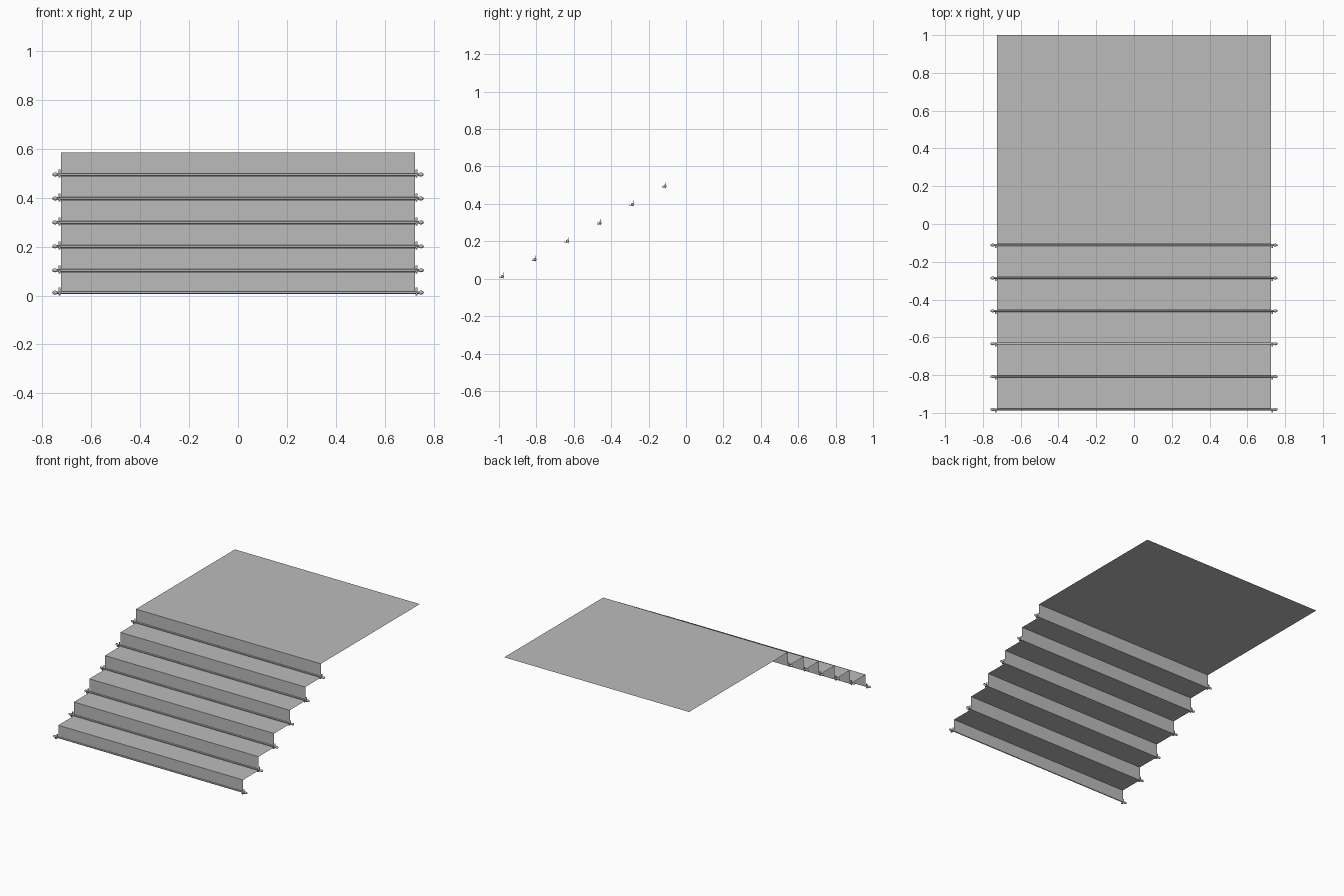
import bpy
import bmesh
from math import radians
from mathutils import Matrix, Vector

cube = bpy.data.objects.get("Cube")
if cube:
    bpy.data.objects.remove(cube, do_unlink=True)

STEPS = 6
RISE, RUN = 0.098, 0.174
FRONT, BACK = -0.977, 1.0
FIRST_TREAD = 0.095
HALF_WIDTH = 0.724

grey = bpy.data.materials.new("plain grey")
grey.use_nodes = True
grey.diffuse_color = (0.5, 0.5, 0.5, 1)
grey.node_tree.nodes["Principled BSDF"].inputs["Base Color"].default_value = (0.5, 0.5, 0.5, 1)


def finish(bm, name):
    mesh = bpy.data.meshes.new(name)
    bm.to_mesh(mesh)
    bm.free()
    mesh.materials.append(grey)
    obj = bpy.data.objects.new(name, mesh)
    bpy.context.collection.objects.link(obj)
    return obj


def smooth(obj):
    bpy.ops.object.select_all(action='DESELECT')
    obj.select_set(True)
    bpy.context.view_layer.objects.active = obj
    bpy.ops.object.shade_smooth_by_angle(angle=radians(50))


def add_box(bm, centre, size):
    matrix = Matrix.Translation(centre) @ Matrix.Diagonal((*size, 1))
    bmesh.ops.create_cube(bm, size=1, matrix=matrix)


# Carpet: one folded sheet following the stair profile and the landing
profile = [(FRONT, 0.008)]
for i in range(STEPS):
    y, z = FRONT + i * RUN, FIRST_TREAD + i * RISE
    profile += [(y, z), (y + RUN if i < STEPS - 1 else BACK, z)]
bm = bmesh.new()
left = [bm.verts.new((HALF_WIDTH, y, z)) for y, z in profile]
right = [bm.verts.new((-HALF_WIDTH, y, z)) for y, z in profile]
for i in range(len(profile) - 1):
    bm.faces.new((right[i], left[i], left[i + 1], right[i + 1]))
finish(bm, "stair_carpet")

# Rods, finials and brackets at the foot of every riser
for i in range(STEPS):
    y = FRONT - 0.005 + i * RUN
    z = 0.012 if i == 0 else FIRST_TREAD + (i - 1) * RISE + 0.008
    bm = bmesh.new()
    turn = Matrix.Translation((0, y, z)) @ Matrix.Rotation(radians(90), 4, 'Y')
    bmesh.ops.create_cone(bm, cap_ends=True, segments=12, radius1=0.005,
                          radius2=0.005, depth=1.5, matrix=turn)
    for side in (-1, 1):
        stretch = Matrix.Translation((side * 0.748, y, z)) @ Matrix.Diagonal((1.5, 1, 1, 1))
        bmesh.ops.create_uvsphere(bm, u_segments=12, v_segments=8, radius=0.008, matrix=stretch)
    smooth(finish(bm, f"carpet_rod_{i + 1}"))

    bm = bmesh.new()
    for side in (-1, 1):
        pos = Vector((side * 0.731, y, z))
        add_box(bm, pos + Vector((0, 0.004, 0.004)), (0.008, 0.003, 0.032))
        add_box(bm, pos + Vector((0, -0.005, -0.007)), (0.008, 0.02, 0.003))
        add_box(bm, pos + Vector((0, -0.014, -0.004)), (0.008, 0.003, 0.009))
    finish(bm, f"rod_brackets_{i + 1}")
